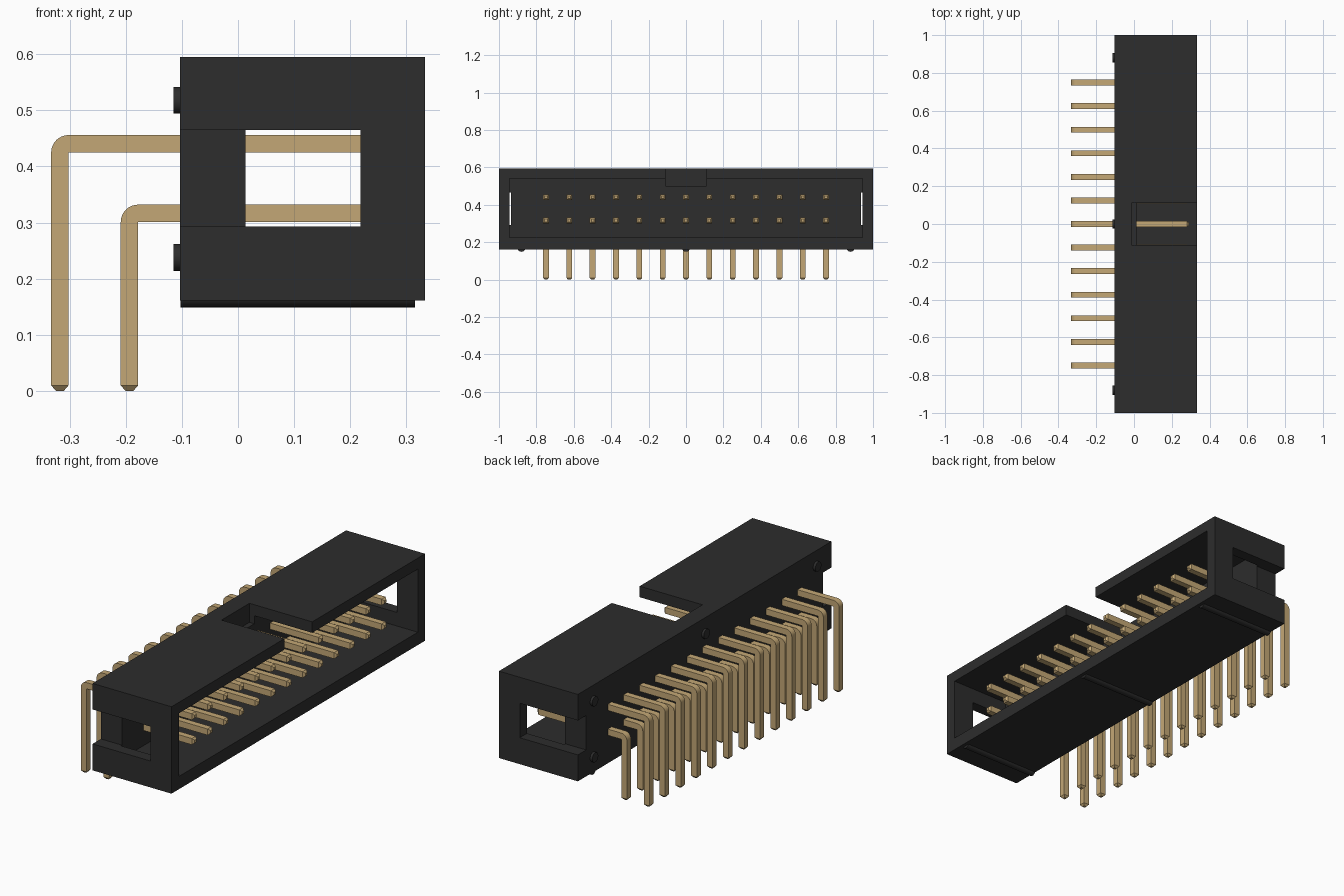
import bpy, bmesh, math
from mathutils import Vector, Matrix

if "Cube" in bpy.data.objects:
    bpy.data.objects.remove(bpy.data.objects["Cube"], do_unlink=True)


def material(name, rgb):
    m = bpy.data.materials.new(name)
    m.use_nodes = True
    m.diffuse_color = (*rgb, 1)
    m.node_tree.nodes["Principled BSDF"].inputs["Base Color"].default_value = (*rgb, 1)
    return m


black = material("black plastic", (0.026, 0.026, 0.026))
gold = material("pale gold", (0.55, 0.39, 0.18))


def add_object(name, mesh, location=(0, 0, 0)):
    ob = bpy.data.objects.new(name, mesh)
    ob.location = location
    bpy.context.collection.objects.link(ob)
    return ob


def finish(bm, name, mat):
    bmesh.ops.recalc_face_normals(bm, faces=bm.faces)
    mesh = bpy.data.meshes.new(name)
    bm.to_mesh(mesh)
    bm.free()
    mesh.materials.append(mat)
    return mesh


def box(name, low, high):
    low, high = Vector(low), Vector(high)
    bm = bmesh.new()
    bmesh.ops.create_cube(bm, size=1)
    bmesh.ops.scale(bm, verts=bm.verts, vec=high - low)
    bmesh.ops.translate(bm, verts=bm.verts, vec=(low + high) / 2)
    return add_object(name, finish(bm, name, black))


def smooth(mesh):
    mesh.shade_smooth()
    mesh.set_sharp_from_angle(angle=math.radians(30))


# Housing: a block with a cavity, end notches and a key slot cut away
BACK, FRONT, FLOOR, TOP = -0.103, 0.333, 0.161, 0.595
housing = box("housing", (BACK, -1, FLOOR), (FRONT, 1, TOP))
cutters = [
    box("cavity_cutter", (0.013, -0.943, 0.225), (0.5, 0.943, 0.54)),
    box("left_notch_cutter", (-0.3, 0.935, 0.293), (0.218, 1.2, 0.465)),
    box("right_notch_cutter", (-0.3, -1.2, 0.293), (0.218, -0.935, 0.465)),
    box("key_slot_cutter", (-0.014, -0.11, 0.5), (0.5, 0.11, 0.8)),
]
for cutter in cutters:
    cutter.hide_render = True
    mod = housing.modifiers.new(cutter.name, "BOOLEAN")
    mod.operation = "DIFFERENCE"
    mod.solver = "EXACT"
    mod.object = cutter
bpy.context.view_layer.update()
evaluated = housing.evaluated_get(bpy.context.evaluated_depsgraph_get())
cut_mesh = bpy.data.meshes.new_from_object(evaluated)
housing.modifiers.clear()
housing.data = cut_mesh
for cutter in cutters:
    bpy.data.objects.remove(cutter, do_unlink=True)


# Round standoffs on the back and rounded rails underneath
def rod(name, radius, x0, x1):
    bm = bmesh.new()
    bmesh.ops.create_cone(bm, cap_ends=True, segments=24, radius1=radius,
                          radius2=radius, depth=x1 - x0,
                          matrix=Matrix.Translation(((x0 + x1) / 2, 0, 0))
                          @ Matrix.Rotation(math.pi / 2, 4, "Y"))
    mesh = finish(bm, name, black)
    smooth(mesh)
    return mesh


standoff = rod("back_standoff", 0.024, BACK - 0.012, BACK + 0.01)
rail = rod("bottom_rail", 0.022, BACK + 0.0005, 0.315)
for y in (-0.88, 0, 0.88):
    add_object("bottom_rail", rail, (0, y, 0.171))
    for z in (0.238, 0.518):
        add_object("back_standoff", standoff, (0, y, z))


# Right-angle pins: a square section swept around one bend, with tapered tips
HALF, TIP, BEND_STEPS = 0.0155, 0.01, 8


def pin_mesh(name, leg_x, arm_z):
    bm = bmesh.new()
    pivot = Vector((leg_x + HALF, 0, arm_z - HALF))
    up, out = Vector((0, 0, 1)), Vector((-1, 0, 0))
    sections = [(Vector((0.29, 0, arm_z)), up, 0.45),
                (Vector((0.29 - TIP, 0, arm_z)), up, 1)]
    for i in range(BEND_STEPS + 1):
        t = math.pi / 2 * i / BEND_STEPS
        u = up * math.cos(t) + out * math.sin(t)
        sections.append((pivot + u * HALF, u, 1))
    sections += [(Vector((leg_x, 0, TIP)), out, 1),
                 (Vector((leg_x, 0, 0)), out, 0.45)]
    side = Vector((0, 1, 0))
    rings = [[bm.verts.new(c + (u * a + side * b) * HALF * s)
              for a, b in ((1, 1), (1, -1), (-1, -1), (-1, 1))]
             for c, u, s in sections]
    for r0, r1 in zip(rings, rings[1:]):
        for k in range(4):
            n = (k + 1) % 4
            bm.faces.new((r0[k], r0[n], r1[n], r1[k]))
    bm.faces.new(rings[0])
    bm.faces.new(rings[-1])
    bmesh.ops.remove_doubles(bm, verts=bm.verts, dist=0.0001)
    mesh = finish(bm, name, gold)
    smooth(mesh)
    return mesh


upper = pin_mesh("upper_pin", -0.3175, 0.4405)
lower = pin_mesh("lower_pin", -0.1935, 0.3165)
for i in range(-6, 7):
    add_object("upper_pin", upper, (0, i * 0.1248, 0))
    add_object("lower_pin", lower, (0, i * 0.1248, 0))
